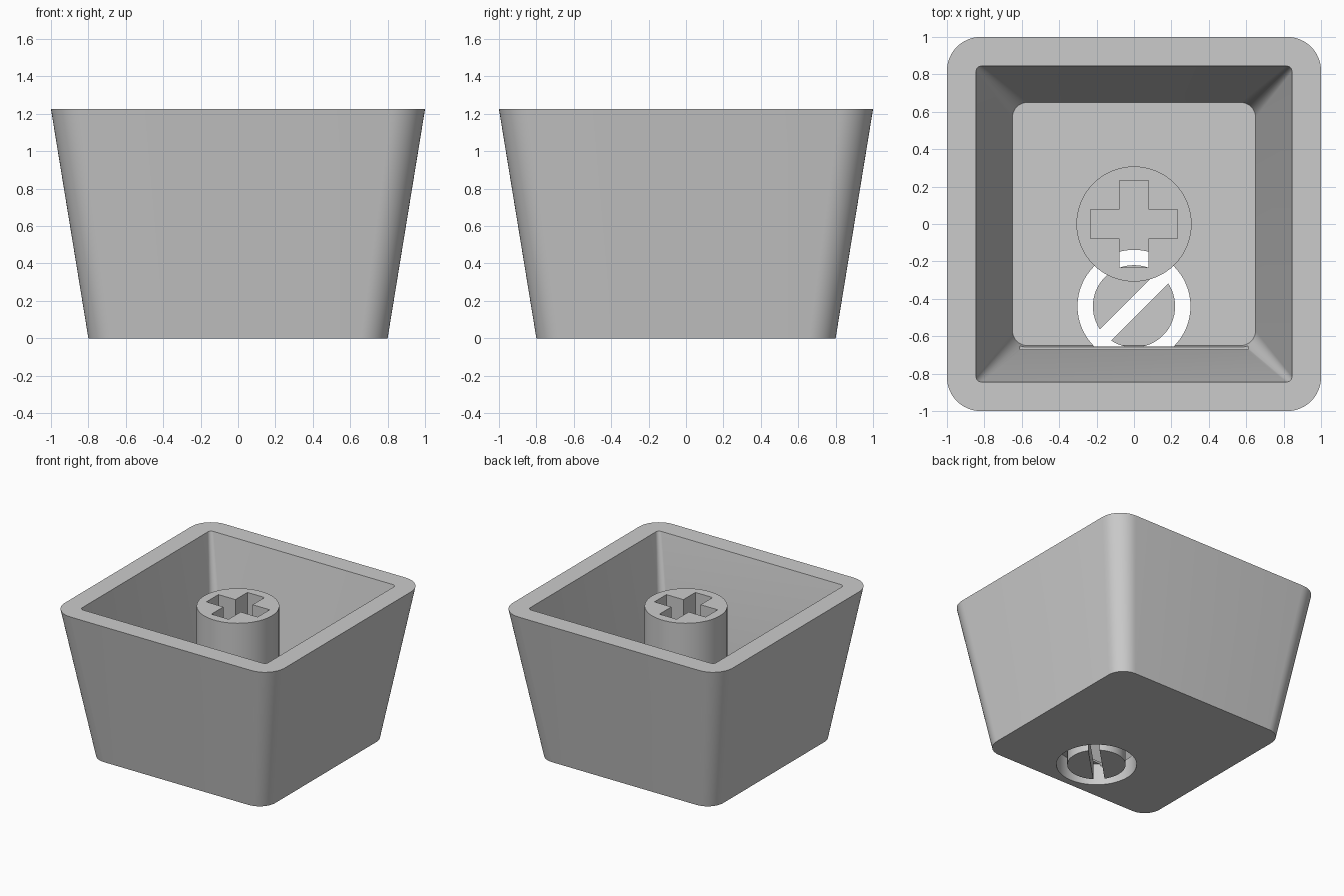
import bpy
import bmesh
from math import cos, sin, pi, radians
from mathutils import Matrix

default = bpy.data.objects.get("Cube")
if default:
    bpy.data.objects.remove(default, do_unlink=True)

grey = bpy.data.materials.new("plain grey")
grey.use_nodes = True
COLOUR = (0.6, 0.6, 0.6, 1)
grey.diffuse_color = COLOUR
shader = next(n for n in grey.node_tree.nodes if n.type == 'BSDF_PRINCIPLED')
shader.inputs["Base Color"].default_value = COLOUR


def circle(radius, z, x=0, y=0, n=64):
    return [(x + radius * cos(2 * pi * i / n), y + radius * sin(2 * pi * i / n), z)
            for i in range(n)]


def rounded_square(half, radius, z, steps=12):
    """Square loop with an arc at each corner."""
    points = []
    for corner, (sx, sy) in enumerate([(1, 1), (-1, 1), (-1, -1), (1, -1)]):
        for i in range(steps + 1):
            a = (corner + i / steps) * pi / 2
            points.append((sx * (half - radius) + radius * cos(a),
                           sy * (half - radius) + radius * sin(a), z))
    return points


def add_object(name, bm):
    bmesh.ops.recalc_face_normals(bm, faces=bm.faces)
    mesh = bpy.data.meshes.new(name)
    bm.to_mesh(mesh)
    bm.free()
    obj = bpy.data.objects.new(name, mesh)
    bpy.context.collection.objects.link(obj)
    return obj


def loft(name, loops, closed=False):
    """Skin the loops; either cap both ends or join the last to the first."""
    bm = bmesh.new()
    rings = [[bm.verts.new(p) for p in loop] for loop in loops]
    pairs = list(zip(rings, rings[1:]))
    if closed:
        pairs.append((rings[-1], rings[0]))
    else:
        bm.faces.new(rings[0])
        bm.faces.new(rings[-1])
    for a, b in pairs:
        for i in range(len(a)):
            j = (i + 1) % len(a)
            bm.faces.new((a[i], a[j], b[j], b[i]))
    return add_object(name, bm)


def box(name, size, centre, turn=0):
    bm = bmesh.new()
    matrix = (Matrix.Translation(centre) @ Matrix.Rotation(radians(turn), 4, 'Z')
              @ Matrix.Diagonal((*size, 1)))
    bmesh.ops.create_cube(bm, size=1, matrix=matrix)
    return add_object(name, bm)


HEIGHT, FLOOR, CUT_TOP = 1.225, 0.16, 0.18
STEM_TOP = 1.155
SIGN_Y = -0.44

# Tapered outer body
cap = loft("key_cover", [rounded_square(0.8, 0.145, 0),
                         rounded_square(1.0, 0.18, HEIGHT)])

# Hollow interior, carried a little past the rim at the same slope
slope = (0.845 - 0.65) / (HEIGHT - FLOOR)
cavity = loft("cavity_cutter", [rounded_square(0.65, 0.08, FLOOR),
                                rounded_square(0.845, 0.03, HEIGHT),
                                rounded_square(0.845 + slope * 0.1, 0.03, HEIGHT + 0.1)])

# Round stem with a cross-shaped socket
stem = loft("stem", [circle(0.308, 0.08), circle(0.308, STEM_TOP)])
socket_z = (FLOOR + 0.01 + 1.3) / 2
socket_height = 1.3 - FLOOR - 0.01
cross_a = box("cross_cutter_a", (0.466, 0.156, socket_height), (0, 0, socket_z))
cross_b = box("cross_cutter_b", (0.156, 0.466, socket_height), (0, 0, socket_z))

# Ring and diagonal slot through the closed end
ring = loft("ring_cutter", [circle(r, z, y=SIGN_Y) for r, z in
                            [(0.302, -0.1), (0.302, CUT_TOP),
                             (0.22, CUT_TOP), (0.22, -0.1)]], closed=True)
slot = box("slot_cutter", (0.5, 0.085, CUT_TOP + 0.1),
           (0, SIGN_Y, (CUT_TOP - 0.1) / 2), turn=45)

# Shallow step at the foot of the front wall
step = box("step_cutter", (1.22, 0.1, 0.1), (0, -0.62, 0.25))

steps = [(cavity, 'DIFFERENCE'), (stem, 'UNION'), (cross_a, 'DIFFERENCE'),
         (cross_b, 'DIFFERENCE'), (ring, 'DIFFERENCE'), (slot, 'DIFFERENCE'),
         (step, 'DIFFERENCE')]
for other, operation in steps:
    mod = cap.modifiers.new(other.name, 'BOOLEAN')
    mod.operation = operation
    mod.solver = 'EXACT'
    mod.object = other

# Bake the cuts and discard the helpers
bpy.context.view_layer.update()
graph = bpy.context.evaluated_depsgraph_get()
baked = bpy.data.meshes.new_from_object(cap.evaluated_get(graph))
cap.modifiers.clear()
cap.data = baked
for other, _ in steps:
    bpy.data.objects.remove(other, do_unlink=True)

# Colour and smooth shading with sharp edges kept
baked.materials.clear()
baked.materials.append(grey)
for face in baked.polygons:
    face.material_index = 0
bpy.ops.object.select_all(action='DESELECT')
cap.select_set(True)
bpy.context.view_layer.objects.active = cap
bpy.ops.object.shade_smooth_by_angle(angle=radians(30))
